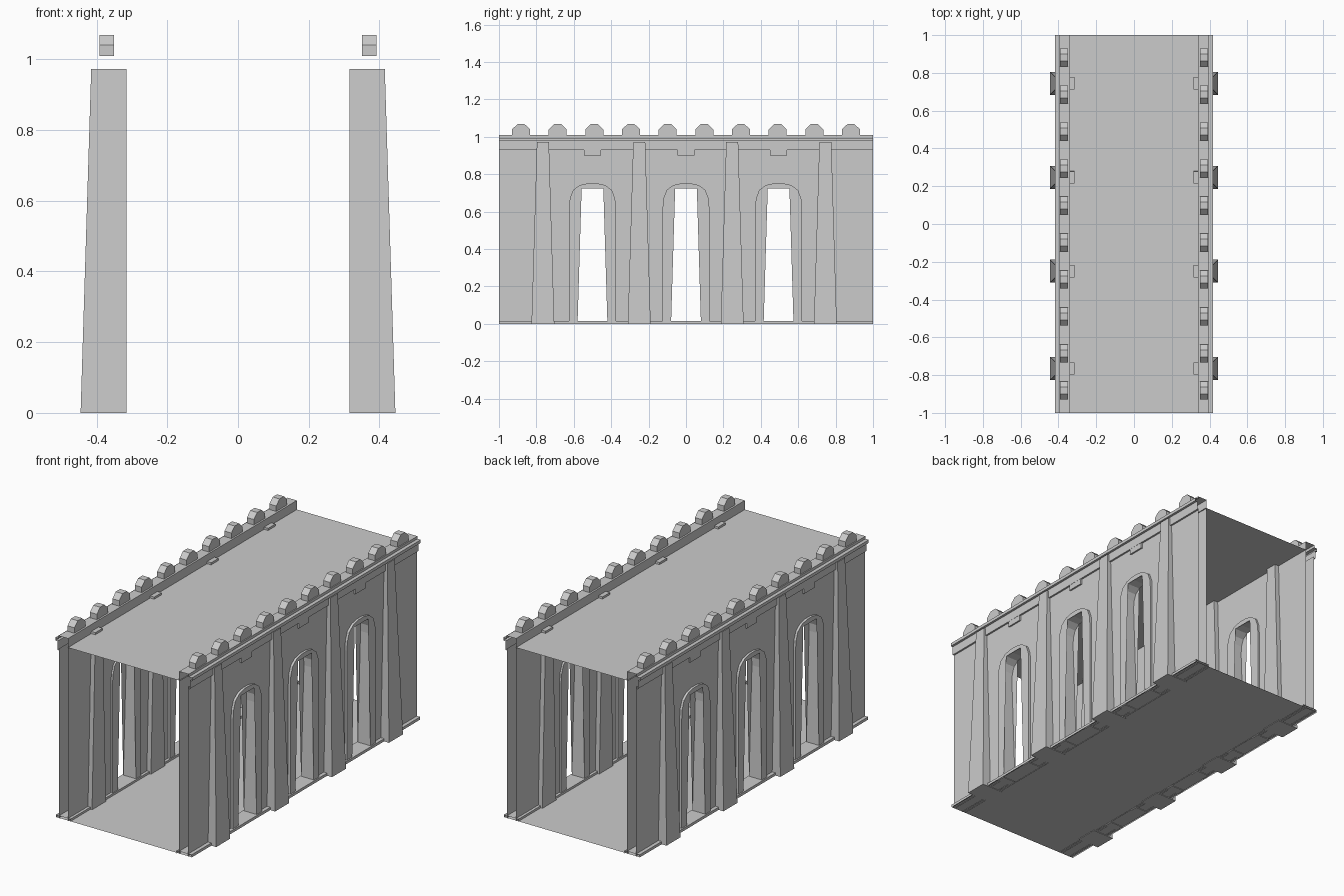
import bpy, bmesh

if "Cube" in bpy.data.objects:
    bpy.data.objects.remove(bpy.data.objects["Cube"])

BAYS = (-0.5, 0.0, 0.495)
PILASTERS = (-0.765, -0.25, 0.247, 0.745)

# half outlines (y offset, z) of the arch opening and of its surround
OPENING = [(0.08, 0), (0.105, 0.62), (0.102, 0.665), (0.088, 0.702), (0.058, 0.725), (0.02, 0.734)]
SURROUND = [(0.125, 0), (0.125, 0.62), (0.121, 0.67), (0.104, 0.715), (0.068, 0.742), (0.022, 0.752)]


def make(name, bm, mirror=True, solid=True):
    if solid:
        bmesh.ops.recalc_face_normals(bm, faces=bm.faces[:])
    me = bpy.data.meshes.new(name)
    bm.to_mesh(me)
    bm.free()
    ob = bpy.data.objects.new(name, me)
    bpy.context.collection.objects.link(ob)
    if mirror:
        ob.modifiers.new("other_side", "MIRROR").use_mirror_merge = False
    return ob


def arch(half, y):
    """Full outline from the -y foot over the crown to the +y foot."""
    return [(y - a, z) for a, z in half] + [(y + a, z) for a, z in reversed(half)]


def prism(bm, outline, x0, x1):
    """Closed y-z outline extruded between two x positions."""
    a = [bm.verts.new((x0, y, z)) for y, z in outline]
    b = [bm.verts.new((x1, y, z)) for y, z in outline]
    bm.faces.new(a)
    bm.faces.new(b)
    for i in range(len(a)):
        j = (i + 1) % len(a)
        bm.faces.new((a[i], a[j], b[j], b[i]))


def strip(name, profile, mirror=True):
    """Open x-z profile swept along the full length."""
    bm = bmesh.new()
    rows = [[bm.verts.new((x, y, z)) for y in (-1, 1)] for x, z in profile]
    for p, q in zip(rows, rows[1:]):
        bm.faces.new((p[0], q[0], q[1], p[1]))
    return make(name, bm, mirror, False)


def wall(name, x, top, side):
    """Wall sheet with the three arches cut up from its foot."""
    pts = [(-1, 0)]
    for y in BAYS:
        pts += arch(OPENING, y)
    pts += [(1, 0), (1, top), (-1, top)]
    bm = bmesh.new()
    f = bm.faces.new([bm.verts.new((x, y, z)) for y, z in pts])
    f.normal_update()
    if f.normal.x * side < 0:
        f.normal_flip()
    bmesh.ops.triangulate(bm, faces=[f])
    make(name, bm, True, False)


# walls, floor and roof deck
wall("outer_wall", 0.395, 0.94, 1)
wall("inner_wall", 0.34, 0.96, -1)
strip("floor", [(-0.41, 0.003), (0.41, 0.003)], False)
strip("roof_deck", [(-0.345, 0.96), (0.345, 0.96)], False)

# plinth and cornice with parapet
strip("plinth", [(0.325, 0), (0.325, 0.015), (0.415, 0.015), (0.415, 0)])
strip("cornice", [(0.34, 0.96), (0.34, 1.01), (0.398, 1.01), (0.398, 0.995), (0.418, 0.995),
                  (0.418, 0.978), (0.405, 0.978), (0.405, 0.93), (0.395, 0.93)])

# arch surrounds
bm = bmesh.new()
for y in BAYS:
    prism(bm, arch(SURROUND, y) + arch(OPENING, y)[::-1], 0.33, 0.408)
bmesh.ops.triangulate(bm, faces=[f for f in bm.faces if len(f.verts) > 4])
make("arch_surrounds", bm)

# tapered pilasters, piercing the wall
bm = bmesh.new()
for y in PILASTERS:
    v = bmesh.ops.create_cube(bm, size=1)["verts"]
    for p in v:
        up = p.co.z > 0
        sx, sy = p.co.x > 0, (1 if p.co.y > 0 else -1)
        p.co = ((0.415 if up else 0.445) if sx else 0.315,
                y + sy * (0.032 if up else 0.061), 0.972 if up else 0)
make("pilasters", bm)

# small brackets under the frieze
bm = bmesh.new()
for y in BAYS:
    prism(bm, [(y - 0.045, 0.9), (y + 0.045, 0.9), (y + 0.045, 0.935), (y - 0.045, 0.935)], 0.39, 0.404)
make("brackets", bm)

# chamfered merlons
bm = bmesh.new()
for i in range(10):
    y = -0.882 + i * 0.196
    prism(bm, [(y - 0.048, 1.009), (y - 0.048, 1.04), (y - 0.019, 1.068),
               (y + 0.019, 1.068), (y + 0.048, 1.04), (y + 0.048, 1.009)], 0.35, 0.392)
make("merlons", bm)
